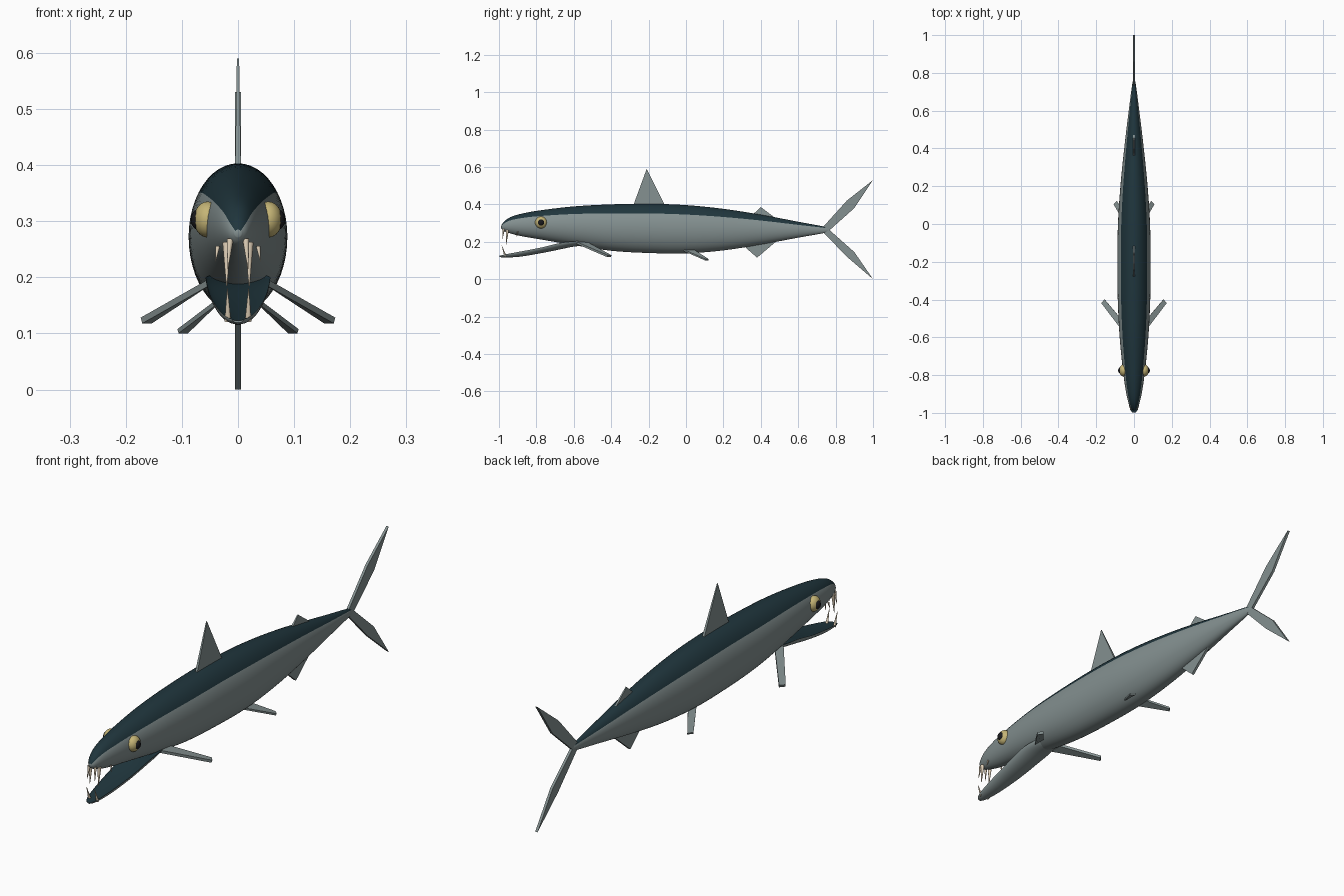
import bpy, bmesh, math
from mathutils import Vector

cube = bpy.data.objects.get("Cube")
if cube:
    bpy.data.objects.remove(cube, do_unlink=True)


def material(name, color):
    mat = bpy.data.materials.new(name)
    mat.use_nodes = True
    mat.diffuse_color = (*color, 1)
    mat.node_tree.nodes["Principled BSDF"].inputs["Base Color"].default_value = (*color, 1)
    return mat


GREY = material("grey skin", (0.23, 0.28, 0.28))
DARK = material("dark teal back", (0.014, 0.036, 0.046))
YELLOW = material("yellow eye", (0.56, 0.46, 0.18))
BLACK = material("black pupil", (0.01, 0.01, 0.012))
IVORY = material("ivory tooth", (0.78, 0.66, 0.5))


def finish(bm, name, mats, smooth=True):
    """Turn a bmesh into a named object with its materials."""
    bmesh.ops.recalc_face_normals(bm, faces=bm.faces)
    mesh = bpy.data.meshes.new(name)
    bm.to_mesh(mesh)
    bm.free()
    for mat in mats:
        mesh.materials.append(mat)
    if smooth:
        mesh.shade_smooth()
        mesh.set_sharp_from_angle(angle=math.radians(45))
    obj = bpy.data.objects.new(name, mesh)
    bpy.context.scene.collection.objects.link(obj)
    return obj


def spline(stations, steps):
    """Smooth curve through the stations."""
    pts = [Vector(s) for s in stations]
    pts = [pts[0]] + pts + [pts[-1]]
    out = []
    for a, b, c, d in zip(pts, pts[1:], pts[2:], pts[3:]):
        for i in range(steps):
            t = i / steps
            out.append(b + (c - a) * t / 2 + (a * 2 - b * 5 + c * 4 - d) * t**2 / 2
                       + (b * 3 - a - c * 3 + d) * t**3 / 2)
    return out + [pts[-1]]


def loft(name, stations, section, is_dark, count=48, steps=5):
    """Skin rings along y; section gives a unit outline, is_dark picks strips."""
    bm = bmesh.new()
    rings = []
    for y, top, bottom, half in spline(stations, steps):
        ring = []
        for k in range(count):
            u, v = section(math.tau * k / count)
            ring.append(bm.verts.new((u * half, y, (top + bottom) / 2 + v * (top - bottom) / 2)))
        rings.append(ring)
    for low, high in zip(rings, rings[1:]):
        for k in range(count):
            n = (k + 1) % count
            face = bm.faces.new((low[k], low[n], high[n], high[k]))
            face.material_index = int(is_dark(math.tau * (k + 0.5) / count))
    bm.faces.new(rings[0])
    bm.faces.new(rings[-1])
    return finish(bm, name, (GREY, DARK))


# Body: y, top, bottom, half width
loft("body", [
    (-0.988, 0.285, 0.272, 0.006),
    (-0.975, 0.306, 0.259, 0.018),
    (-0.94, 0.331, 0.245, 0.031),
    (-0.88, 0.35, 0.23, 0.044),
    (-0.78, 0.368, 0.213, 0.058),
    (-0.6, 0.389, 0.182, 0.076),
    (-0.4, 0.4, 0.152, 0.086),
    (-0.2, 0.403, 0.14, 0.088),
    (0, 0.396, 0.138, 0.085),
    (0.2, 0.376, 0.154, 0.072),
    (0.4, 0.345, 0.185, 0.052),
    (0.6, 0.307, 0.222, 0.028),
    (0.73, 0.283, 0.245, 0.011),
    (0.765, 0.272, 0.254, 0.004),
], lambda a: (math.cos(a), math.sin(a)), lambda a: math.sin(a) > 0.61)


# Open lower jaw: rounded below, dished and dark inside
def jaw_section(a):
    s = math.sin(a)
    return math.cos(a), 1 - 0.7 * s if s > 0 else 1 + 2 * s


loft("lower_jaw", [
    (-0.997, 0.125, 0.119, 0.01),
    (-0.97, 0.132, 0.116, 0.024),
    (-0.89, 0.147, 0.12, 0.038),
    (-0.78, 0.168, 0.138, 0.05),
    (-0.67, 0.194, 0.16, 0.057),
    (-0.6, 0.202, 0.174, 0.055),
    (-0.52, 0.206, 0.182, 0.036),
], jaw_section, lambda a: math.sin(a) > 0)


def fin(name, points, half=0.0055, tip=None, tip_half=0.002):
    """Thin blade from an outline; the tip point may be thinner."""
    pts = [Vector(p) for p in points]
    normal = (pts[1] - pts[0]).cross(pts[2] - pts[0]).normalized()
    bm = bmesh.new()
    sides = []
    for sign in (1, -1):
        sides.append([bm.verts.new(p + normal * sign * (tip_half if i == tip else half))
                      for i, p in enumerate(pts)])
    bm.faces.new(sides[0])
    bm.faces.new(sides[1])
    for k in range(len(pts)):
        n = (k + 1) % len(pts)
        bm.faces.new((sides[0][k], sides[0][n], sides[1][n], sides[1][k]))
    finish(bm, name, (GREY,), smooth=False)


def flat(outline):
    return [(0, y, z) for y, z in outline]


# Fins on the centre line
fin("dorsal_fin", flat([(-0.287, 0.38), (-0.21, 0.59), (-0.105, 0.38)]), tip=1)
fin("rear_dorsal_fin", flat([(0.34, 0.33), (0.4, 0.385), (0.5, 0.31)]), tip=1)
fin("anal_fin", flat([(0.295, 0.19), (0.38, 0.115), (0.51, 0.225)]))
fin("upper_tail_lobe", flat([(0.72, 0.265), (0.86, 0.42), (1, 0.53), (0.9, 0.38), (0.76, 0.255)]))
fin("lower_tail_lobe", flat([(0.72, 0.265), (0.86, 0.12), (1, 0), (0.9, 0.145), (0.765, 0.265)]))


def cone(name, base, tip, radius):
    """Pointed tooth."""
    base, tip = Vector(base), Vector(tip)
    bm = bmesh.new()
    bmesh.ops.create_cone(bm, cap_ends=True, segments=10, radius1=radius,
                          radius2=radius * 0.12, depth=(tip - base).length)
    obj = finish(bm, name, (IVORY,))
    obj.location = (base + tip) / 2
    obj.rotation_euler = (tip - base).to_track_quat("Z", "Y").to_euler()


def ball(name, center, scale, mat):
    bm = bmesh.new()
    bmesh.ops.create_uvsphere(bm, u_segments=24, v_segments=16, radius=1)
    bmesh.ops.scale(bm, vec=scale, verts=bm.verts)
    bmesh.ops.translate(bm, vec=center, verts=bm.verts)
    finish(bm, name, (mat,))


# Paired parts
for side, s in (("left", 1), ("right", -1)):
    fin(side + "_pectoral_fin", [(s * 0.045, -0.587, 0.195), (s * 0.172, -0.42, 0.123),
                                 (s * 0.155, -0.4, 0.123), (s * 0.045, -0.53, 0.195)])
    fin(side + "_pelvic_fin", [(s * 0.03, -0.03, 0.162), (s * 0.107, 0.103, 0.104),
                               (s * 0.09, 0.12, 0.104), (s * 0.03, 0.03, 0.162)], half=0.004)
    ball(side + "_eye", (s * 0.054, -0.775, 0.303), (0.025, 0.032, 0.032), YELLOW)
    ball(side + "_pupil", (s * 0.071, -0.775, 0.303), (0.013, 0.017, 0.018), BLACK)
    cone(side + "_upper_fang", (s * 0.02, -0.955, 0.262), (s * 0.02, -0.962, 0.185), 0.008)
    cone(side + "_front_fang", (s * 0.014, -0.974, 0.268), (s * 0.018, -0.982, 0.215), 0.006)
    cone(side + "_lower_fang", (s * 0.018, -0.965, 0.122), (s * 0.019, -0.985, 0.18), 0.006)
    cone(side + "_small_tooth", (s * 0.036, -0.9, 0.255), (s * 0.04, -0.905, 0.228), 0.004)
